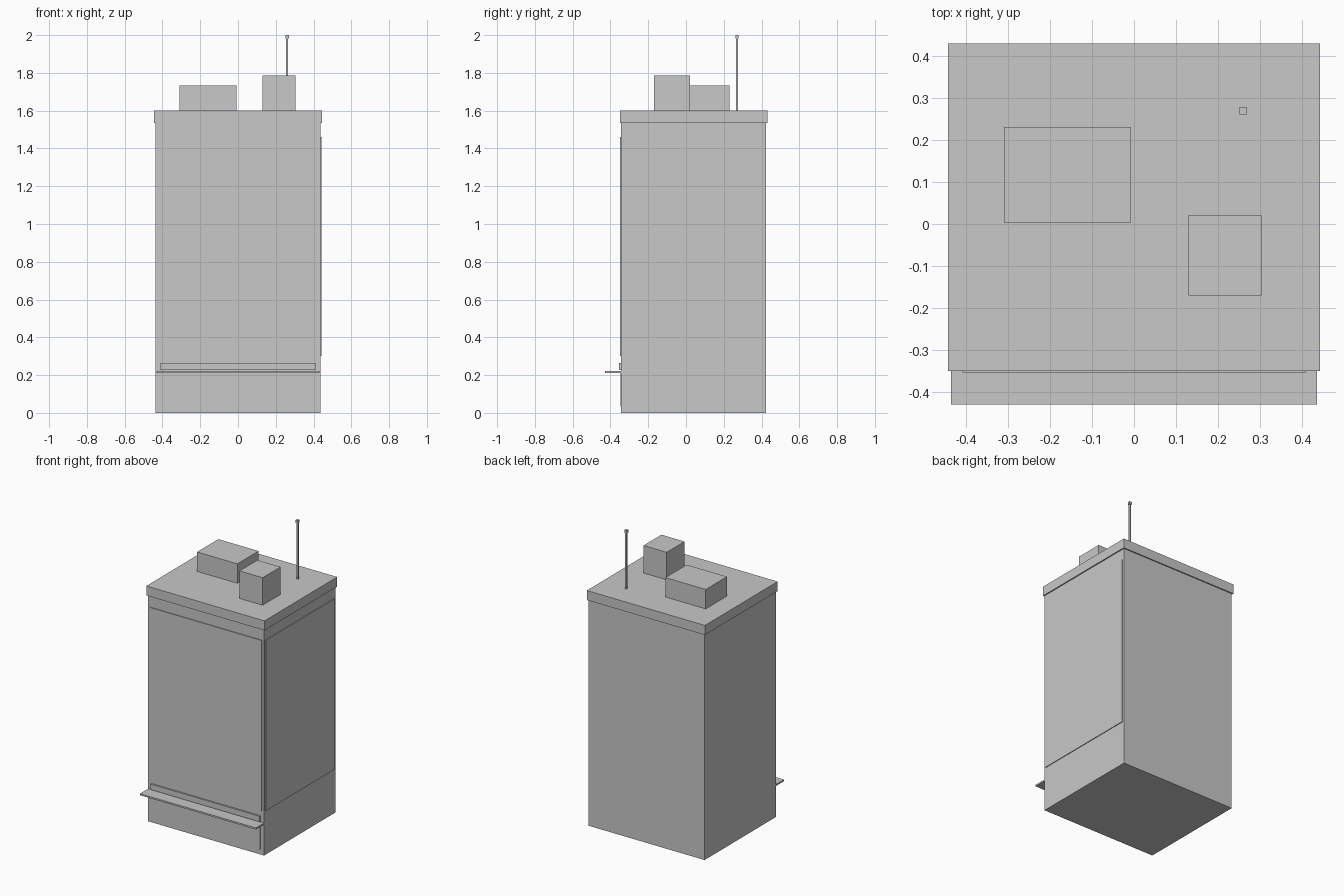
import bpy
import bmesh
from mathutils import Matrix, Vector

# Remove the default object
old = bpy.data.objects.get("Cube")
if old:
    bpy.data.objects.remove(old, do_unlink=True)

# Single plain colour
GREY = (0.58, 0.58, 0.58, 1.0)
grey = bpy.data.materials.new("light grey")
grey.use_nodes = True
grey.diffuse_color = GREY
grey.node_tree.nodes["Principled BSDF"].inputs["Base Color"].default_value = GREY


def block(name, low, high):
    """Box spanning two opposite corners."""
    low, high = Vector(low), Vector(high)
    bm = bmesh.new()
    bmesh.ops.create_cube(bm, size=1, matrix=Matrix.LocRotScale(
        (low + high) / 2, None, high - low))
    mesh = bpy.data.meshes.new(name)
    bm.to_mesh(mesh)
    bm.free()
    mesh.materials.append(grey)
    obj = bpy.data.objects.new(name, mesh)
    bpy.context.collection.objects.link(obj)
    return obj


def pole(name, x, y, width, bottom, top):
    """Square upright centred on a point of the plan."""
    h = width / 2
    return block(name, (x - h, y - h, bottom), (x + h, y + h, top))


HALF, FRONT, BACK = 0.436, -0.343, 0.423
EAVES, ROOF = 1.535, 1.6

# Main tower and overhanging roof slab
block("building_body", (-HALF, FRONT, 0), (HALF, BACK, EAVES))
block("roof_slab", (-0.444, -0.35, EAVES), (0.444, 0.431, ROOF))

# Thin window panels on the front and left walls
block("front_window_panel", (-0.42, FRONT - 0.006, 0.3), (0.42, FRONT, 1.46))
block("side_window_panel", (HALF, -0.33, 0.3), (HALF + 0.005, 0.41, 1.46))

# Shop front, canopy and blank sign board
block("shop_front", (-0.41, FRONT - 0.005, 0.035), (0.41, FRONT, 0.21))
block("canopy", (-HALF, -0.43, 0.21), (HALF, FRONT, 0.221))
block("sign_board", (-0.41, -0.354, 0.226), (0.41, FRONT, 0.264))

# Rooftop equipment
block("roof_machine_room", (-0.31, 0.003, ROOF), (-0.007, 0.231, 1.732))
block("roof_stair_head", (0.13, -0.17, ROOF), (0.304, 0.022, 1.787))

# Aerial with a small cap
pole("aerial_mast", 0.26, 0.27, 0.011, ROOF, 1.982)
pole("aerial_cap", 0.26, 0.27, 0.018, 1.982, 2.0)
